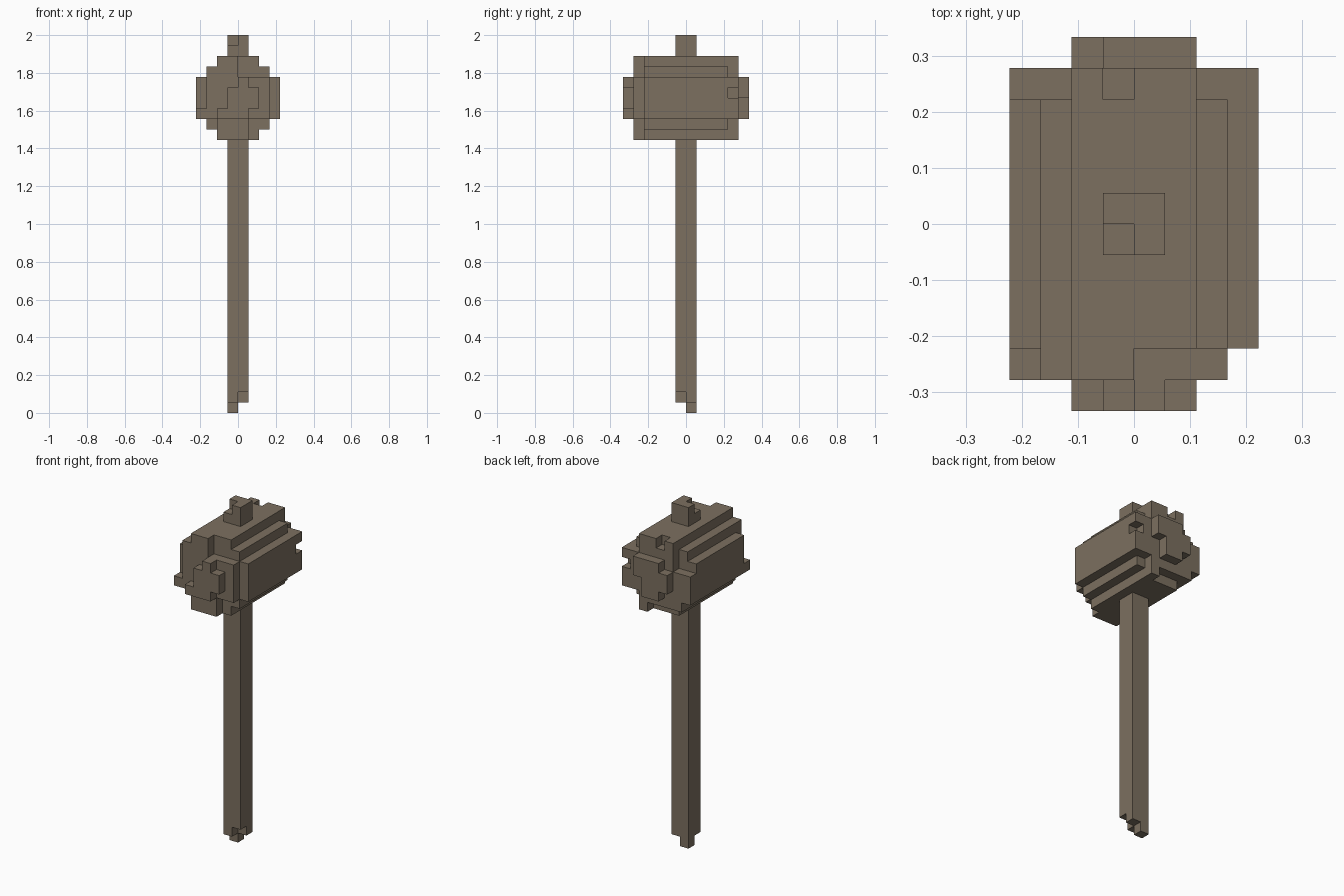
import bpy, bmesh
from mathutils import Vector

old = bpy.data.objects.get("Cube")
if old:
    bpy.data.objects.remove(old, do_unlink=True)

U = 1 / 18  # size of one block

wood = bpy.data.materials.new("weathered_wood")
wood.use_nodes = True
colour = (0.202, 0.162, 0.117, 1)
wood.diffuse_color = colour
wood.node_tree.nodes["Principled BSDF"].inputs["Base Color"].default_value = colour


def box(x0, x1, y0, y1, z0, z1):
    """Set of block cells filling a box."""
    return {(x, y, z) for x in range(x0, x1) for y in range(y0, y1) for z in range(z0, z1)}


def build(name, cells):
    """Outer skin of a set of blocks, with flat areas merged."""
    bm = bmesh.new()
    corners = {}

    def vert(p):
        key = tuple(p)
        if key not in corners:
            corners[key] = bm.verts.new(Vector(p) * U)
        return corners[key]

    for cell in sorted(cells):
        for axis in range(3):
            for side in (0, 1):
                near = list(cell)
                near[axis] += 2 * side - 1
                if tuple(near) in cells:
                    continue
                a, b = (axis + 1) % 3, (axis + 2) % 3
                loop = []
                for da, db in ((0, 0), (1, 0), (1, 1), (0, 1)):
                    p = list(cell)
                    p[axis] += side
                    p[a] += da
                    p[b] += db
                    loop.append(vert(p))
                bm.faces.new(loop if side else loop[::-1])
    bmesh.ops.dissolve_limit(bm, angle_limit=0.01, verts=bm.verts[:], edges=bm.edges[:])
    mesh = bpy.data.meshes.new(name)
    bm.to_mesh(mesh)
    bm.free()
    mesh.materials.append(wood)
    bpy.context.collection.objects.link(bpy.data.objects.new(name, mesh))


# Handle with a chipped foot
handle = box(-1, 1, -1, 1, 1, 26) - box(0, 1, -1, 0, 1, 2)
handle |= box(-1, 0, 0, 1, 0, 1)
build("handle", handle)

# Stub of the handle above the head
build("handle_top", box(-1, 1, -1, 1, 34, 36) - box(-1, 0, -1, 0, 35, 36))

# Round barrel of the head
head = set()
for half_x, half_z in ((2, 4), (3, 3), (4, 2)):
    head |= box(-half_x, half_x, -5, 5, 30 - half_z, 30 + half_z)

# Chips out of the front rim
head -= box(-4, -3, -5, -4, 29, 32)
head -= box(3, 4, -5, -4, 28, 32)
head -= box(0, 3, -5, -4, 32, 34)
head -= box(1, 3, -5, -4, 26, 28)
head -= box(-3, -2, -5, -4, 27, 28)

# Chips out of the back rim
head -= box(-4, -2, 4, 5, 31, 33)
head -= box(-1, 0, 4, 5, 33, 34)
head -= box(2, 3, 4, 5, 32, 33)
head -= box(3, 4, 4, 5, 30, 31)
head -= box(2, 3, 4, 5, 27, 28)
head -= box(-2, 1, 4, 5, 26, 27)
build("head", head)

# Worn striking faces
front = box(-1, 2, -6, -5, 29, 31) | box(0, 1, -6, -5, 31, 32) | box(-2, 1, -6, -5, 28, 29)
build("front_striking_face", front)
back = box(-1, 2, 5, 6, 30, 32) | box(-1, 1, 5, 6, 28, 30) | box(-2, -1, 5, 6, 29, 31)
build("back_striking_face", back)
